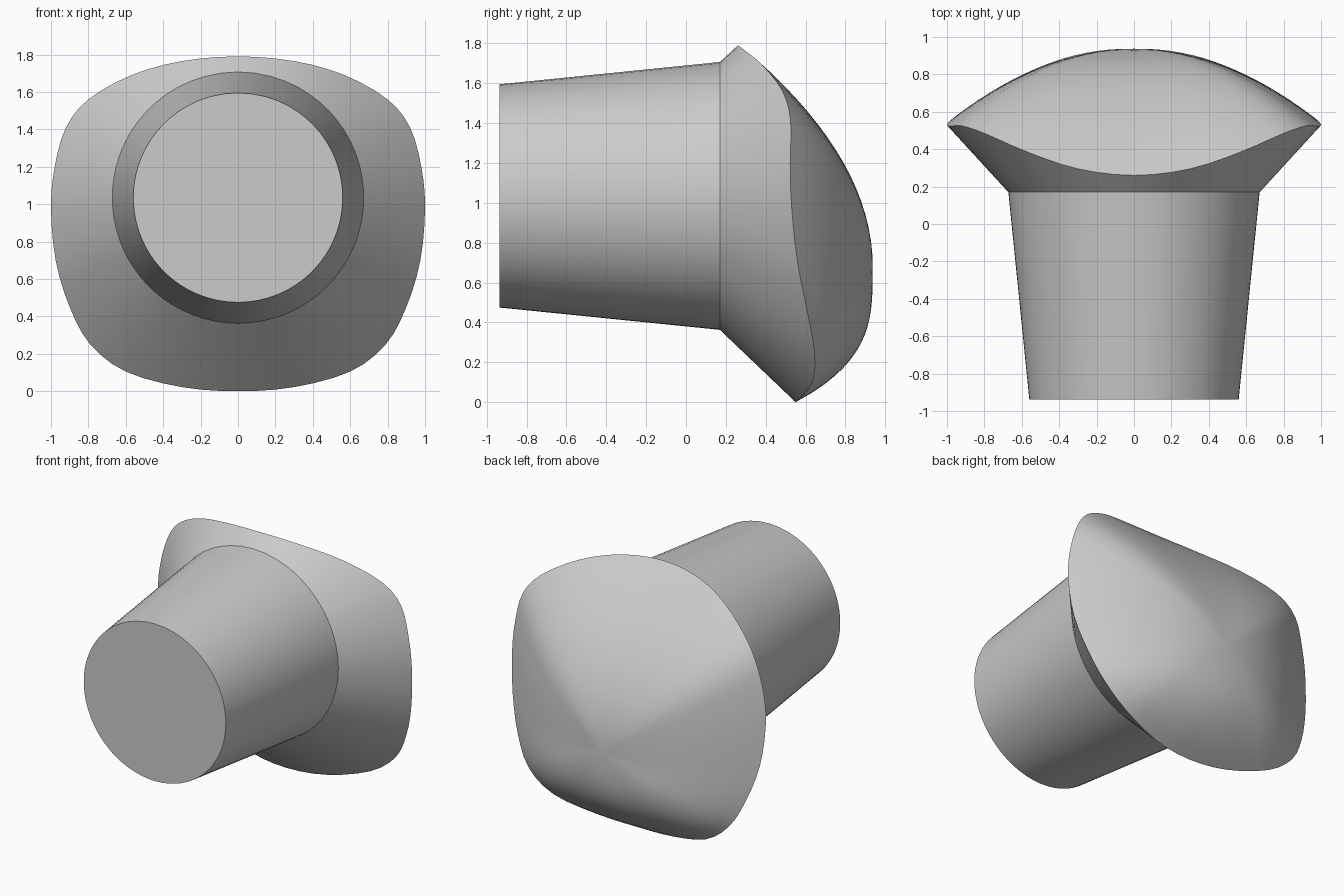
import bpy
import bmesh
import math
from mathutils import Vector

default_cube = bpy.data.objects.get("Cube")
if default_cube:
    bpy.data.objects.remove(default_cube, do_unlink=True)

# One plain grey for the whole knob
grey = bpy.data.materials.new("plain grey")
grey.use_nodes = True
grey.diffuse_color = (0.6, 0.6, 0.6, 1)
grey.node_tree.nodes["Principled BSDF"].inputs["Base Color"].default_value = (0.6, 0.6, 0.6, 1)

STEM_Z = 1.035
APEX = Vector((0, 0.937, 0.68))
DOME_RINGS = 16
STEPS = 3

# Half of the wavy rim, from the top centre down the left side to the bottom centre
RIM = [Vector(p) for p in (
    (0, 0.26, 1.79), (0.3, 0.295, 1.765), (0.57, 0.385, 1.69), (0.8, 0.485, 1.56),
    (0.92, 0.525, 1.41), (0.98, 0.523, 1.2), (1, 0.53, 0.98), (0.975, 0.56, 0.7),
    (0.9, 0.61, 0.45), (0.79, 0.645, 0.25), (0.6, 0.635, 0.105), (0.3, 0.575, 0.022),
    (0, 0.55, 0))]


def mirrored(p):
    return Vector((-p.x, p.y, p.z))


def spline(a, b, c, d, t):
    """Smooth curve from b to c."""
    return 0.5 * (2 * b + (c - a) * t + (2 * a - 5 * b + 4 * c - d) * t ** 2
                  + (3 * b - a - 3 * c + d) * t ** 3)


def rim_loop():
    pts = RIM + [mirrored(p) for p in reversed(RIM[1:-1])]
    n = len(pts)
    return [spline(pts[i - 1], pts[i], pts[(i + 1) % n], pts[(i + 2) % n], s / STEPS)
            for i in range(n) for s in range(STEPS)]


def stem_loop(rim, radius, y):
    """Circle whose points line up with the rim."""
    angles = [math.atan2(p.z - STEM_Z, p.x) for p in rim]
    return [Vector((radius * math.cos(a), y, STEM_Z + radius * math.sin(a))) for a in angles]


def dome_loop(rim, t):
    """Rim shrunk toward the apex; the lower side bulges more."""
    loop = []
    for p in rim:
        away = p - APEX
        down = max(0, -away.z) / math.hypot(away.x, away.z)
        power = 2 + 1.3 * down ** 2
        loop.append(Vector((away.x * t, APEX.y + away.y * t ** power, APEX.z + away.z * t)))
    return loop


def skin(name, loops, start_cap=False, tip=None):
    """Join loops with quads, optionally closing the ends."""
    bm = bmesh.new()
    rings = [[bm.verts.new(p) for p in loop] for loop in loops]
    n = len(rings[0])
    for a, b in zip(rings, rings[1:]):
        for i in range(n):
            j = (i + 1) % n
            bm.faces.new((a[i], a[j], b[j], b[i]))
    if start_cap:
        bm.faces.new(rings[0])
    if tip:
        top = bm.verts.new(tip)
        for i in range(n):
            bm.faces.new((rings[-1][i], rings[-1][(i + 1) % n], top))
    bmesh.ops.recalc_face_normals(bm, faces=bm.faces)
    mesh = bpy.data.meshes.new(name)
    bm.to_mesh(mesh)
    bm.free()
    mesh.materials.append(grey)
    obj = bpy.data.objects.new(name, mesh)
    bpy.context.collection.objects.link(obj)
    return obj


rim = rim_loop()
neck = stem_loop(rim, 0.672, 0.17)

# Tapered stem, flared collar and domed cap in one closed skin
loops = [stem_loop(rim, 0.56, -0.937), neck, rim]
loops += [dome_loop(rim, 1 - i / DOME_RINGS) for i in range(1, DOME_RINGS)]
knob = skin("knob", loops, start_cap=True, tip=APEX)

bpy.ops.object.select_all(action="DESELECT")
knob.select_set(True)
bpy.context.view_layer.objects.active = knob
bpy.ops.object.shade_smooth_by_angle(angle=math.radians(30))
